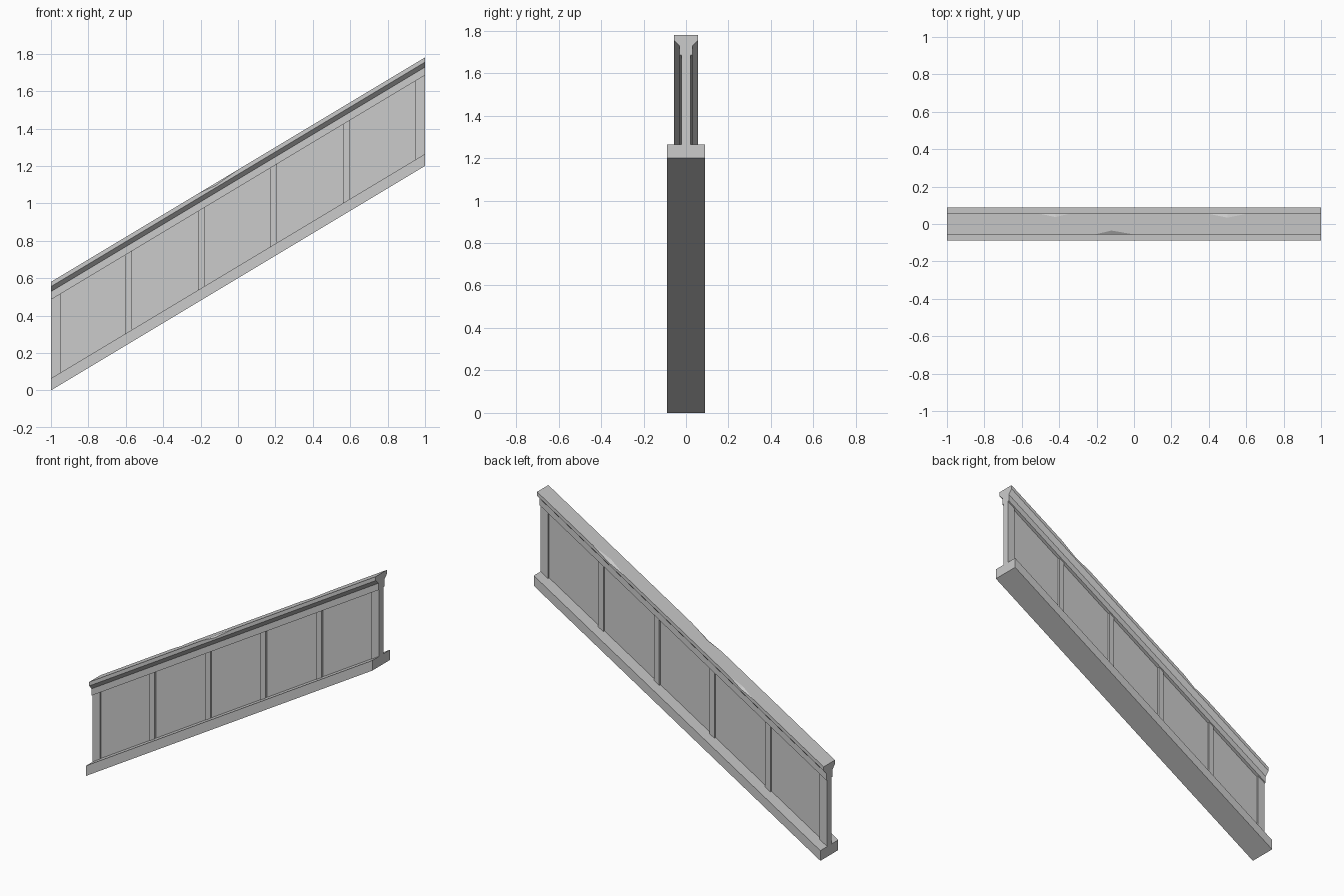
import bpy, bmesh

if "Cube" in bpy.data.objects:
    bpy.data.objects.remove(bpy.data.objects["Cube"])

SLOPE = 0.6


def loft(name, stations):
    """Skin a closed mesh through (x, [(y, height)]) sections sheared along the slope."""
    bm = bmesh.new()
    rings = [[bm.verts.new((x, y, h + SLOPE * (x + 1))) for y, h in prof]
             for x, prof in stations]
    n = len(rings[0])
    for a, b in zip(rings, rings[1:]):
        for i in range(n):
            j = (i + 1) % n
            bm.faces.new((a[i], a[j], b[j], b[i]))
    bm.faces.new(rings[0])
    bm.faces.new(rings[-1])
    bmesh.ops.remove_doubles(bm, verts=bm.verts, dist=1e-5)
    bmesh.ops.recalc_face_normals(bm, faces=bm.faces)
    me = bpy.data.meshes.new(name)
    bm.to_mesh(me)
    bm.free()
    ob = bpy.data.objects.new(name, me)
    bpy.context.collection.objects.link(ob)
    return ob


def slab(name, x0, x1, half, h0, h1):
    prof = [(-half, h0), (half, h0), (half, h1), (-half, h1)]
    return loft(name, [(x0, prof), (x1, prof)])


def rail_profile(front=0.0, back=0.0):
    """Handrail section; front/back chip the top corners inward by that much."""
    return [(-0.03, 0.485), (0.03, 0.485), (0.03, 0.528), (0.056, 0.555),
            (0.056, 0.58 - back * 0.6), (0.056 - back, 0.58),
            (-0.056 + front, 0.58), (-0.056, 0.58 - front * 0.6),
            (-0.056, 0.555), (-0.03, 0.528)]


# Sloping base
slab("base", -1, 1, 0.089, 0, 0.064)

# Thin infill panel
slab("panel", -0.99, 0.99, 0.009, 0.06, 0.49)

# Posts, wider at both ends
posts = [(-1, -0.948), (0.948, 1)]
posts += [(c - 0.018, c + 0.018) for c in (-0.585, -0.195, 0.19, 0.58)]
for x0, x1 in posts:
    slab("post", x0, x1, 0.021, 0.06, 0.49)

# Handrail with three chipped edges
plain = rail_profile()
loft("handrail", [
    (-1, plain),
    (-0.51, plain), (-0.42, rail_profile(back=0.019)), (-0.34, plain),
    (-0.21, plain), (-0.12, rail_profile(front=0.021)), (0.0, plain),
    (0.39, plain), (0.5, rail_profile(back=0.022)), (0.61, plain),
    (1, plain)])
